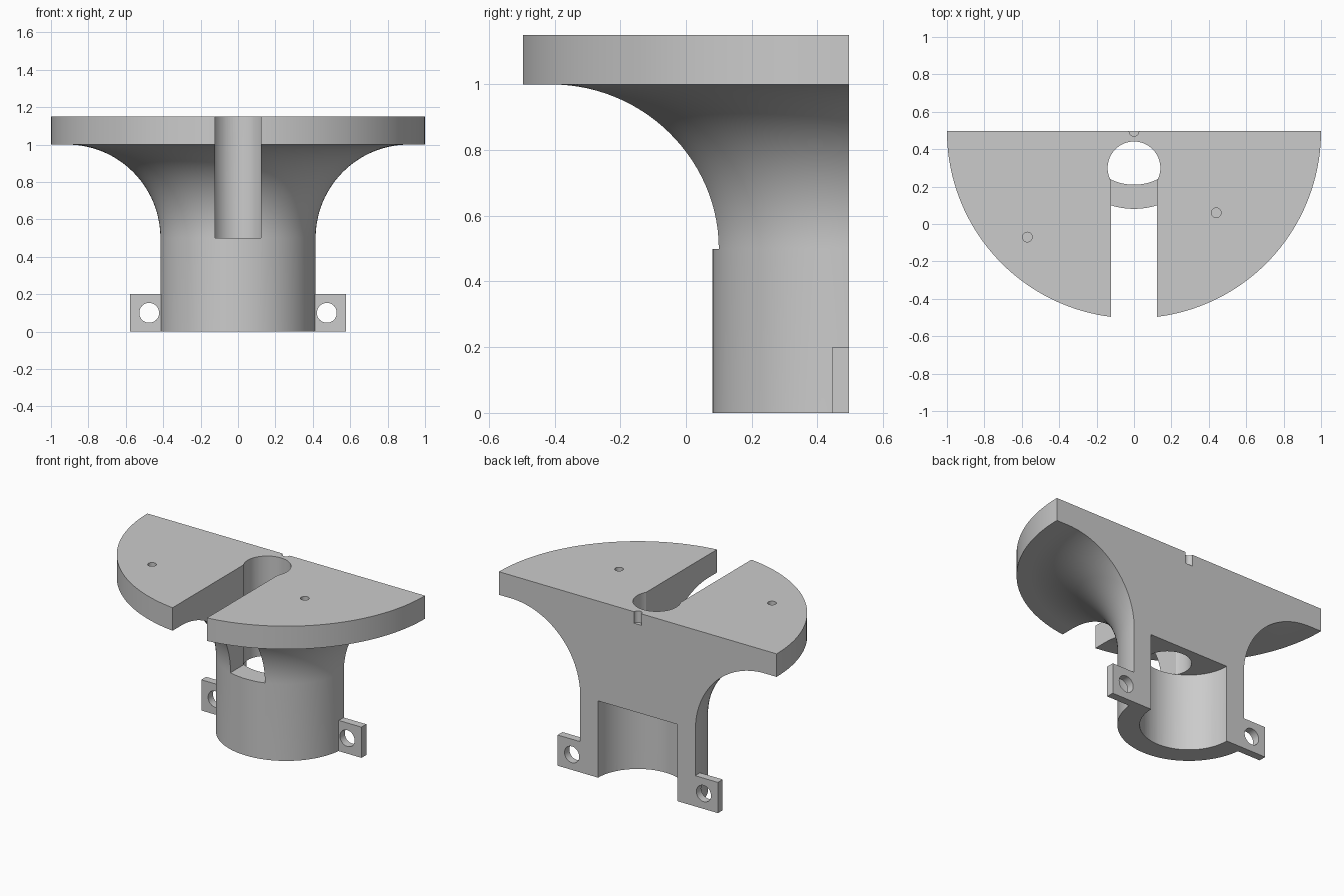
import bpy, bmesh, math
from mathutils import Matrix, Vector

cube = bpy.data.objects.get("Cube")
if cube:
    bpy.data.objects.remove(cube, do_unlink=True)

AXIS_Y = 0.496   # centre line of the half-round body, on its flat back
HEIGHT = 1.15

grey = bpy.data.materials.new("plain_grey")
grey.use_nodes = True
grey.diffuse_color = (0.6, 0.6, 0.6, 1)
grey.node_tree.nodes["Principled BSDF"].inputs["Base Color"].default_value = (0.6, 0.6, 0.6, 1)


def make_object(name, bm):
    bmesh.ops.recalc_face_normals(bm, faces=bm.faces)
    mesh = bpy.data.meshes.new(name)
    bm.to_mesh(mesh)
    bm.free()
    mesh.materials.append(grey)
    obj = bpy.data.objects.new(name, mesh)
    bpy.context.collection.objects.link(obj)
    return obj


def box(name, low, high):
    low, high = Vector(low), Vector(high)
    bm = bmesh.new()
    matrix = Matrix.Translation((low + high) / 2) @ Matrix.Diagonal((*(high - low), 1))
    bmesh.ops.create_cube(bm, size=1, matrix=matrix)
    return make_object(name, bm)


def cylinder(name, centre, radius, depth, segments=64, along_y=False):
    bm = bmesh.new()
    matrix = Matrix.Translation(centre)
    if along_y:
        matrix = matrix @ Matrix.Rotation(math.pi / 2, 4, "X")
    bmesh.ops.create_cone(bm, cap_ends=True, segments=segments, radius1=radius,
                          radius2=radius, depth=depth, matrix=matrix)
    return make_object(name, bm)


def upright(name, x, y, radius, bottom, top, segments=64):
    return cylinder(name, (x, y, (bottom + top) / 2), radius, top - bottom, segments)


def activate(obj):
    bpy.ops.object.select_all(action="DESELECT")
    obj.select_set(True)
    bpy.context.view_layer.objects.active = obj


def cut(obj, cutter):
    cutter.hide_render = True
    mod = obj.modifiers.new("cut", "BOOLEAN")
    mod.operation = "DIFFERENCE"
    mod.solver = "EXACT"
    mod.object = cutter
    activate(obj)
    bpy.ops.object.modifier_apply(modifier=mod.name)
    bpy.data.objects.remove(cutter, do_unlink=True)


def finish(obj):
    activate(obj)
    bpy.ops.object.shade_smooth_by_angle(angle=math.radians(30))


# Half-round pedestal: column, flared neck and flange, turned through half a circle
column, flare, steps = 0.415, 0.5, 28
profile = [(0, 0), (column, 0)]
for i in range(steps + 1):
    a = math.pi / 2 * i / steps
    profile.append((column + flare * (1 - math.cos(a)), 0.5 + flare * math.sin(a)))
profile += [(1, 1), (1, HEIGHT), (0, HEIGHT)]

bm = bmesh.new()
verts = [bm.verts.new((-r, AXIS_Y, z)) for r, z in profile]
edges = [bm.edges.new(pair) for pair in zip(verts, verts[1:])]
bmesh.ops.spin(bm, geom=verts + edges, cent=(0, AXIS_Y, 0), axis=(0, 0, 1),
               angle=math.pi, steps=80)
bmesh.ops.remove_doubles(bm, verts=bm.verts, dist=1e-5)
bmesh.ops.holes_fill(bm, edges=[e for e in bm.edges if e.is_boundary], sides=0)
pedestal = make_object("pedestal", bm)

# Bore in the base, front slot and round opening through the top
cut(pedestal, upright("bore_cutter", 0, AXIS_Y, 0.286, -0.1, 0.5, 96))
cut(pedestal, box("slot_cutter", (-0.124, -1, 0.499), (0.124, 0.3, 1.3)))
cut(pedestal, upright("opening_cutter", 0, 0.3, 0.141, 0.499, 1.3))

# Blind pin holes in the top and a notch in the back edge
for x, y in ((-0.57, -0.07), (0.44, 0.06), (0, AXIS_Y)):
    cut(pedestal, upright("pin_hole_cutter", x, y, 0.026, HEIGHT - 0.075, 1.3, 32))
finish(pedestal)

# Drilled mounting tabs at both sides of the base
for side, name in ((1, "left_tab"), (-1, "right_tab")):
    x1, x2 = sorted((side * 0.405, side * 0.577))
    tab = box(name, (x1, 0.446, 0), (x2, AXIS_Y, 0.2))
    cut(tab, cylinder("tab_hole_cutter", (side * 0.475, 0.47, 0.1), 0.053, 0.3, 48, True))
    finish(tab)
